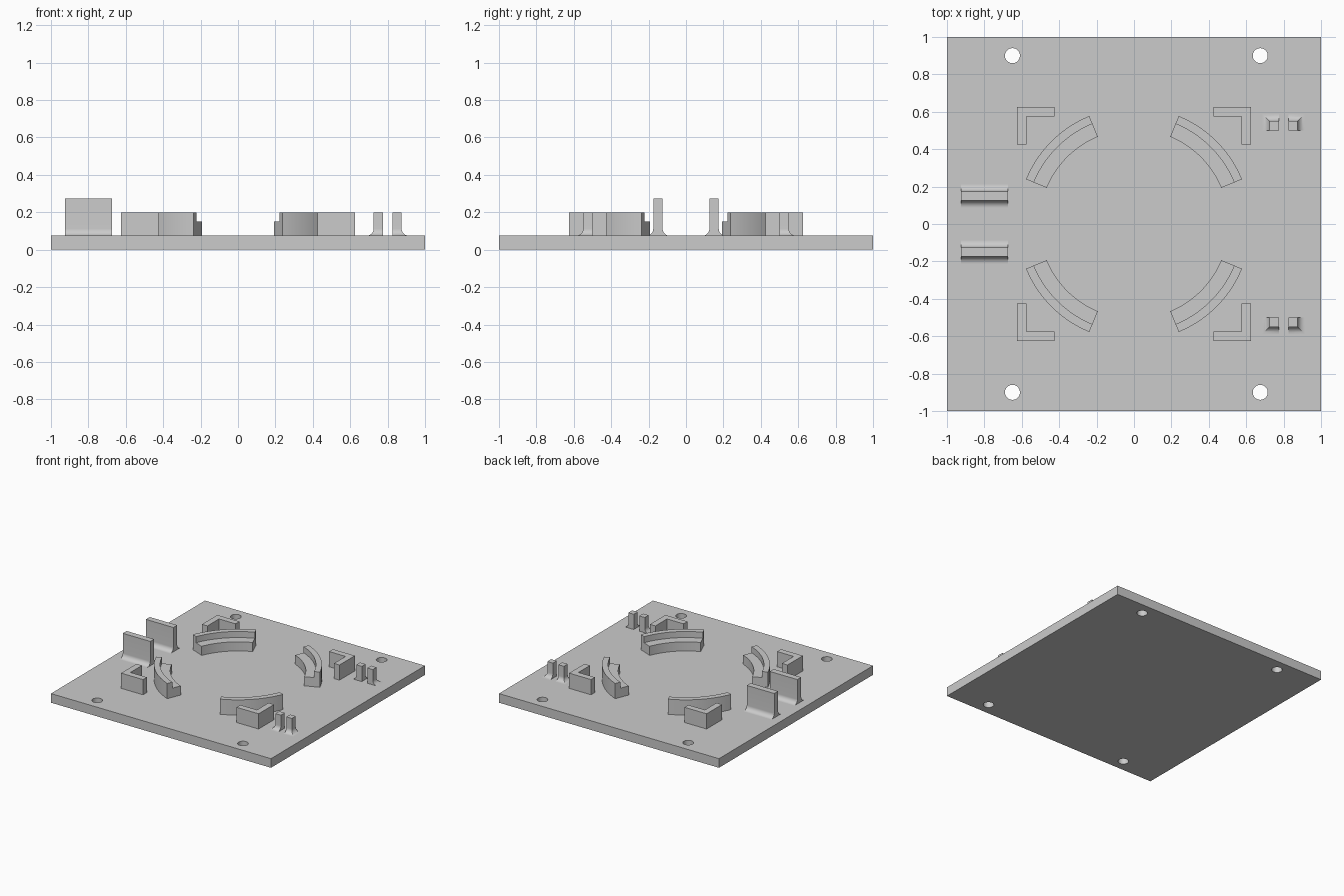
import bpy
import bmesh
from math import sin, cos, pi, radians

cube = bpy.data.objects.get("Cube")
if cube:
    bpy.data.objects.remove(cube, do_unlink=True)

grey = bpy.data.materials.new("light_grey")
grey.use_nodes = True
COLOUR = (0.6, 0.6, 0.6, 1)
grey.diffuse_color = COLOUR
grey.node_tree.nodes["Principled BSDF"].inputs["Base Color"].default_value = COLOUR

PLATE_TOP = 0.075
BASE = PLATE_TOP - 0.005   # raised parts sink slightly into the plate
SIDES = [(sx, sy) for sx in (-1, 1) for sy in (-1, 1)]


def skin(name, rings):
    """Joins closed rings of equal length into a capped solid."""
    bm = bmesh.new()
    loops = [[bm.verts.new(p) for p in ring] for ring in rings]
    n = len(loops[0])
    for a, b in zip(loops, loops[1:]):
        for i in range(n):
            j = (i + 1) % n
            bm.faces.new((a[i], a[j], b[j], b[i]))
    bm.faces.new(loops[0])
    bm.faces.new(loops[-1])
    bmesh.ops.recalc_face_normals(bm, faces=bm.faces)
    mesh = bpy.data.meshes.new(name)
    bm.to_mesh(mesh)
    bm.free()
    mesh.materials.append(grey)
    obj = bpy.data.objects.new(name, mesh)
    bpy.context.collection.objects.link(obj)
    return obj


def smooth(obj):
    bpy.ops.object.select_all(action='DESELECT')
    obj.select_set(True)
    bpy.context.view_layer.objects.active = obj
    bpy.ops.object.shade_smooth_by_angle(angle=radians(30))


def prism(name, outline, z0, z1):
    return skin(name, [[(x, y, z) for x, y in outline] for z in (z0, z1)])


def flared_post(name, x0, x1, y0, y1, top, flare, r=0.0375, steps=10):
    """Upright block whose foot flares out on the sides flagged (x0, x1, y0, y1)."""
    levels = [(r, BASE)]
    for i in range(steps + 1):
        t = pi / 2 * i / steps
        levels.append((r * (1 - sin(t)), PLATE_TOP + r * (1 - cos(t))))
    levels.append((0, top))
    rings = []
    for off, z in levels:
        a, b = x0 - off * flare[0], x1 + off * flare[1]
        c, d = y0 - off * flare[2], y1 + off * flare[3]
        rings.append([(a, c, z), (b, c, z), (b, d, z), (a, d, z)])
    smooth(skin(name, rings))


# Base plate with four screw holes
plate = prism("base_plate", [(-1, -1), (1, -1), (1, 1), (-1, 1)], 0, PLATE_TOP)
for x in (-0.65, 0.675):
    for y in (-0.9, 0.9):
        circle = [(x + 0.04 * cos(pi * i / 24), y + 0.04 * sin(pi * i / 24))
                  for i in range(48)]
        cutter = prism("hole_cutter", circle, -0.1, 0.2)
        cutter.hide_render = True
        mod = plate.modifiers.new("hole", 'BOOLEAN')
        mod.operation = 'DIFFERENCE'
        mod.solver = 'EXACT'
        mod.object = cutter
        bpy.context.view_layer.objects.active = plate
        bpy.ops.object.modifier_apply(modifier=mod.name)
        bpy.data.objects.remove(cutter, do_unlink=True)
smooth(plate)

# Stepped curved rests, high on the outside and low on the inside
STEP = [(0.505, BASE), (0.625, BASE), (0.625, 0.2),
        (0.58, 0.2), (0.58, 0.15), (0.505, 0.15)]
for sx, sy in SIDES:
    rings = []
    for i in range(25):
        a = radians(22.5 + 45 * i / 24)
        rings.append([(sx * r * cos(a), sy * r * sin(a), z) for r, z in STEP])
    smooth(skin("curved_rest", rings))

# Corner brackets
o, t, e = 0.625, 0.575, 0.425
ELL = [(o, o), (e, o), (e, t), (t, t), (t, e), (o, e)]
for sx, sy in SIDES:
    prism("corner_bracket", [(sx * x, sy * y) for x, y in ELL], BASE, 0.2)

# Pair of tall holding walls
for y in (-0.175, 0.125):
    flared_post("holding_wall", -0.925, -0.675, y, y + 0.05, 0.275, (0, 0, 1, 1))

# Pairs of small pegs, flared on their outer sides
for y, fy in ((-0.55, (1, 0)), (0.5, (0, 1))):
    for x, fx in ((0.725, (1, 0)), (0.825, (0, 1))):
        flared_post("small_peg", x, x + 0.05, y, y + 0.05, 0.2, fx + fy)
